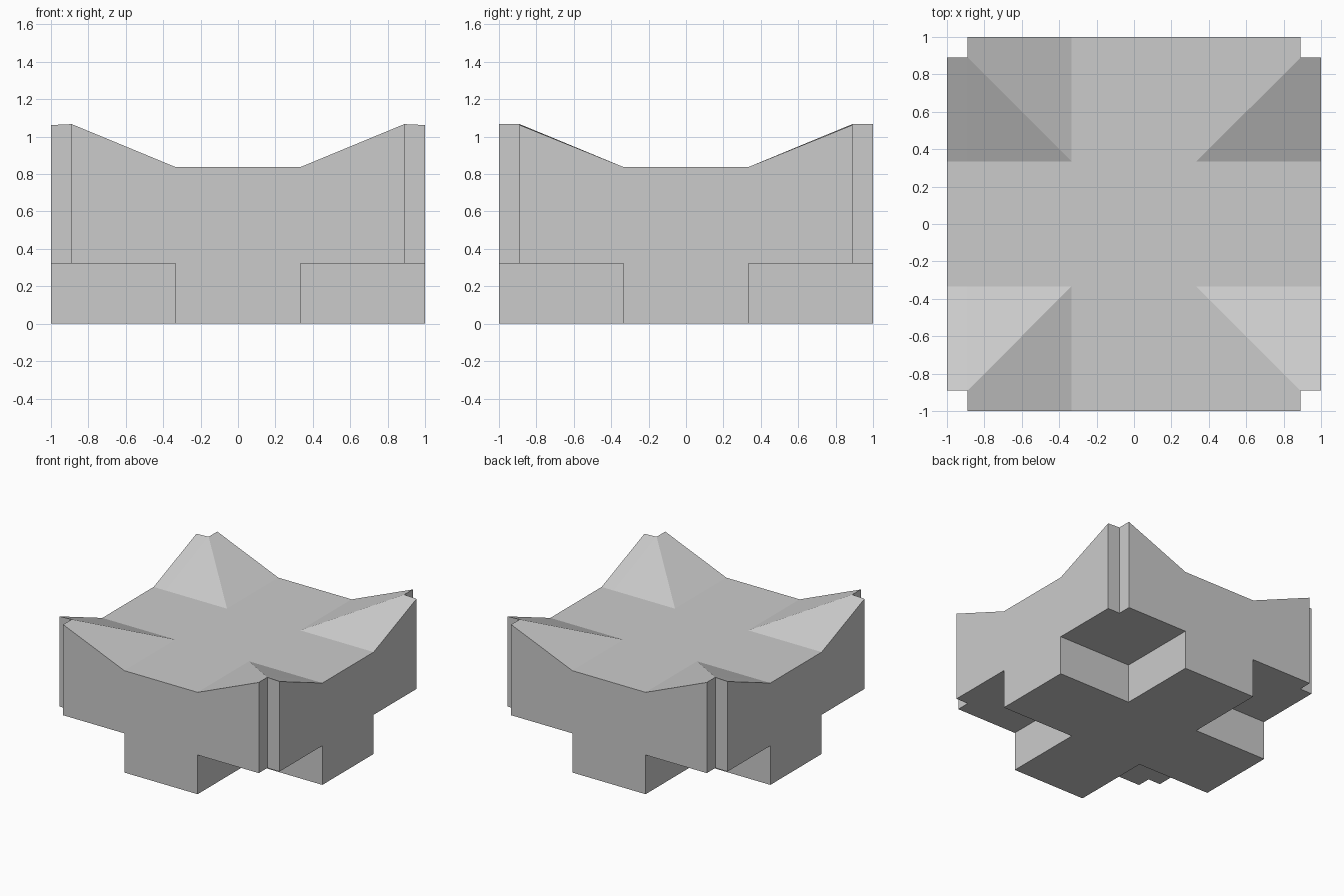
import bpy, bmesh

if "Cube" in bpy.data.objects:
    bpy.data.objects.remove(bpy.data.objects["Cube"])

OUT, NOTCH, ARM = 1.0, 0.889, 0.333      # half width, corner notch, cross arm half width
SHELF, FLAT, PEAK = 0.322, 0.837, 1.067  # corner underside, flat top, corner peak


def top_height(x, y):
    """Flat over the cross, rising to a diagonal ridge in each corner."""
    m = min(abs(x), abs(y))
    z = FLAT + max(0.0, m - ARM) / (NOTCH - ARM) * (PEAK - FLAT)
    if abs(x) > 0.95 and m > 0.8:
        z -= 0.005
    return z


bm = bmesh.new()

# Plan of the block: a grid of cells without the four notched corners
lines = [-OUT, -NOTCH, -ARM, ARM, NOTCH, OUT]
v = {(i, j): bm.verts.new((lines[i], lines[j], SHELF)) for i in range(6) for j in range(6)
     if not (i in (0, 5) and j in (0, 5))}
arms = []
for i in range(5):
    for j in range(5):
        if i in (0, 4) and j in (0, 4):
            continue
        a, b, c, d = v[i, j], v[i + 1, j], v[i + 1, j + 1], v[i, j + 1]
        if i in (1, 3) and j in (1, 3):
            # split the corner cells along the ridge
            if i == j:
                bm.faces.new((a, b, c)), bm.faces.new((a, c, d))
            else:
                bm.faces.new((a, b, d)), bm.faces.new((b, c, d))
        else:
            f = bm.faces.new((a, b, c, d))
            if i == 2 or j == 2:
                arms.append(f)

# Raise the plan to the shaped top
ret = bmesh.ops.extrude_face_region(bm, geom=bm.faces[:], use_keep_orig=True)
for e in ret["geom"]:
    if isinstance(e, bmesh.types.BMVert):
        e.co.z = top_height(e.co.x, e.co.y)

# Push the cross-shaped foot down to the ground
ret = bmesh.ops.extrude_face_region(bm, geom=arms)
for e in ret["geom"]:
    if isinstance(e, bmesh.types.BMVert):
        e.co.z = 0.0
bmesh.ops.delete(bm, geom=[f for f in arms if f.is_valid], context="FACES")

# Merge coplanar cells and face outward
bmesh.ops.dissolve_limit(bm, angle_limit=0.002, verts=bm.verts[:], edges=bm.edges[:])
bmesh.ops.recalc_face_normals(bm, faces=bm.faces[:])

mesh = bpy.data.meshes.new("cross_block")
bm.to_mesh(mesh)
bm.free()
bpy.context.collection.objects.link(bpy.data.objects.new("cross_block", mesh))
